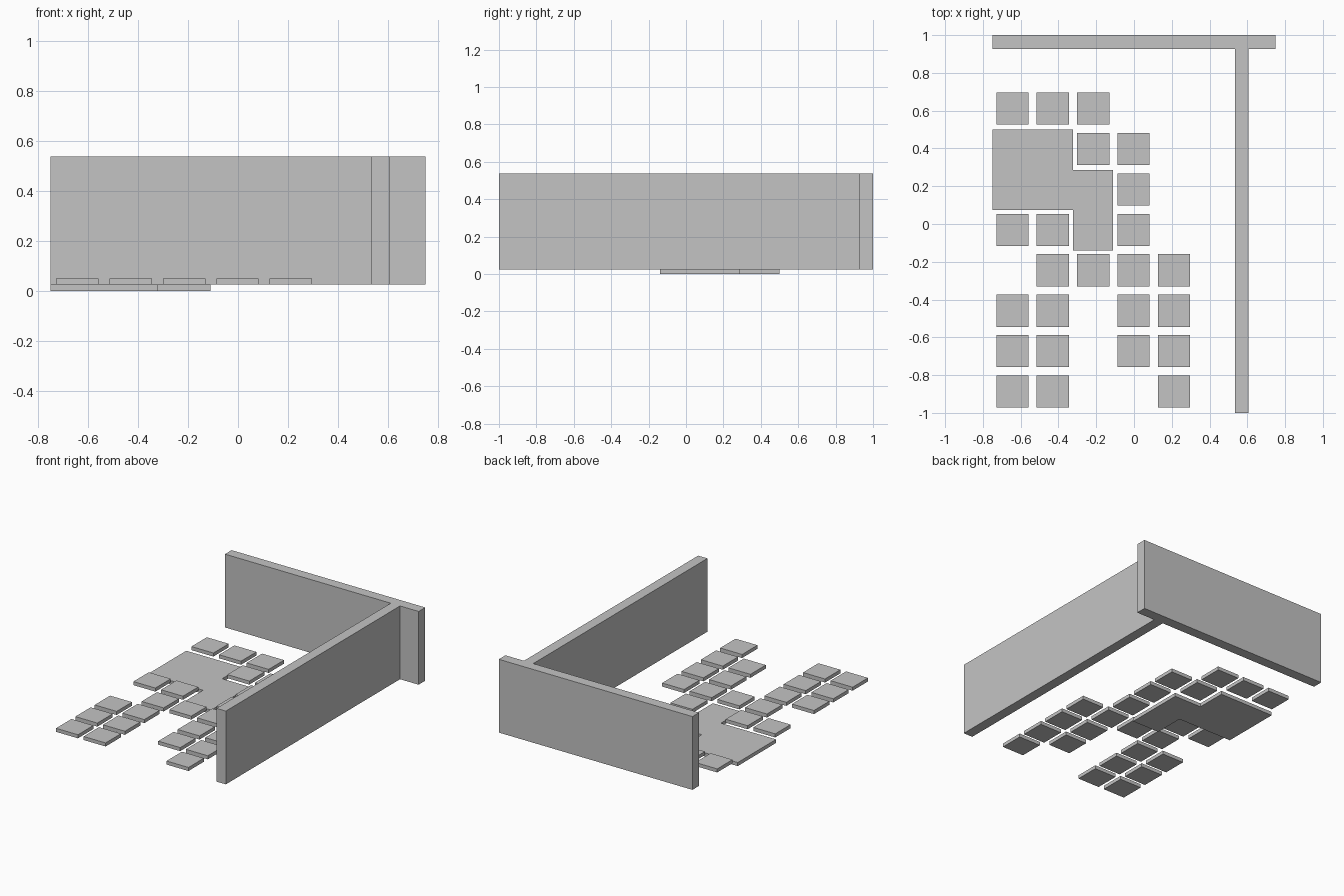
import bpy
import bmesh

if "Cube" in bpy.data.objects:
    bpy.data.objects.remove(bpy.data.objects["Cube"])

grey = bpy.data.materials.new("plain grey")
grey.diffuse_color = (0.55, 0.55, 0.55, 1)
grey.use_nodes = True
grey.node_tree.nodes["Principled BSDF"].inputs["Base Color"].default_value = grey.diffuse_color


def prism(name, outline, z0, z1):
    """Extrude a flat outline between two heights."""
    bm = bmesh.new()
    face = bm.faces.new([bm.verts.new((x, y, z0)) for x, y in outline])
    top = bmesh.ops.extrude_face_region(bm, geom=[face])["geom"]
    verts = [v for v in top if isinstance(v, bmesh.types.BMVert)]
    bmesh.ops.translate(bm, verts=verts, vec=(0, 0, z1 - z0))
    bmesh.ops.recalc_face_normals(bm, faces=bm.faces)
    mesh = bpy.data.meshes.new(name)
    bm.to_mesh(mesh)
    bm.free()
    mesh.materials.append(grey)
    obj = bpy.data.objects.new(name, mesh)
    bpy.context.collection.objects.link(obj)
    return obj


def box(name, x0, x1, y0, y1, z0, z1):
    return prism(name, [(x0, y0), (x1, y0), (x1, y1), (x0, y1)], z0, z1)


FLOOR, TILE_TOP, WALL_TOP = 0.025, 0.05, 0.538

# Walls: a T-shaped pair
box("back_wall", -0.75, 0.75, 0.927, 1.0, FLOOR, WALL_TOP)
box("side_wall", 0.534, 0.606, -1.0, 0.927, FLOOR, WALL_TOP)

# Stepped floor slab
prism("floor_slab", [(-0.75, 0.075), (-0.323, 0.075), (-0.323, -0.14),
                     (-0.11, -0.14), (-0.11, 0.286), (-0.323, 0.286),
                     (-0.323, 0.499), (-0.75, 0.499)], 0, FLOOR)

# Paving tiles on a square grid, back row first
PITCH, HALF = 0.214, 0.085
LAYOUT = ["###..",
          "..##.",
          "...#.",
          "##.#.",
          ".####",
          "##.##",
          "##.##",
          "##..#"]
for row, line in enumerate(LAYOUT):
    for col, mark in enumerate(line):
        if mark == "#":
            x, y = -0.644 + col * PITCH, 0.611 - row * PITCH
            box(f"paving_tile_{row}_{col}", x - HALF, x + HALF,
                y - HALF, y + HALF, FLOOR, TILE_TOP)
